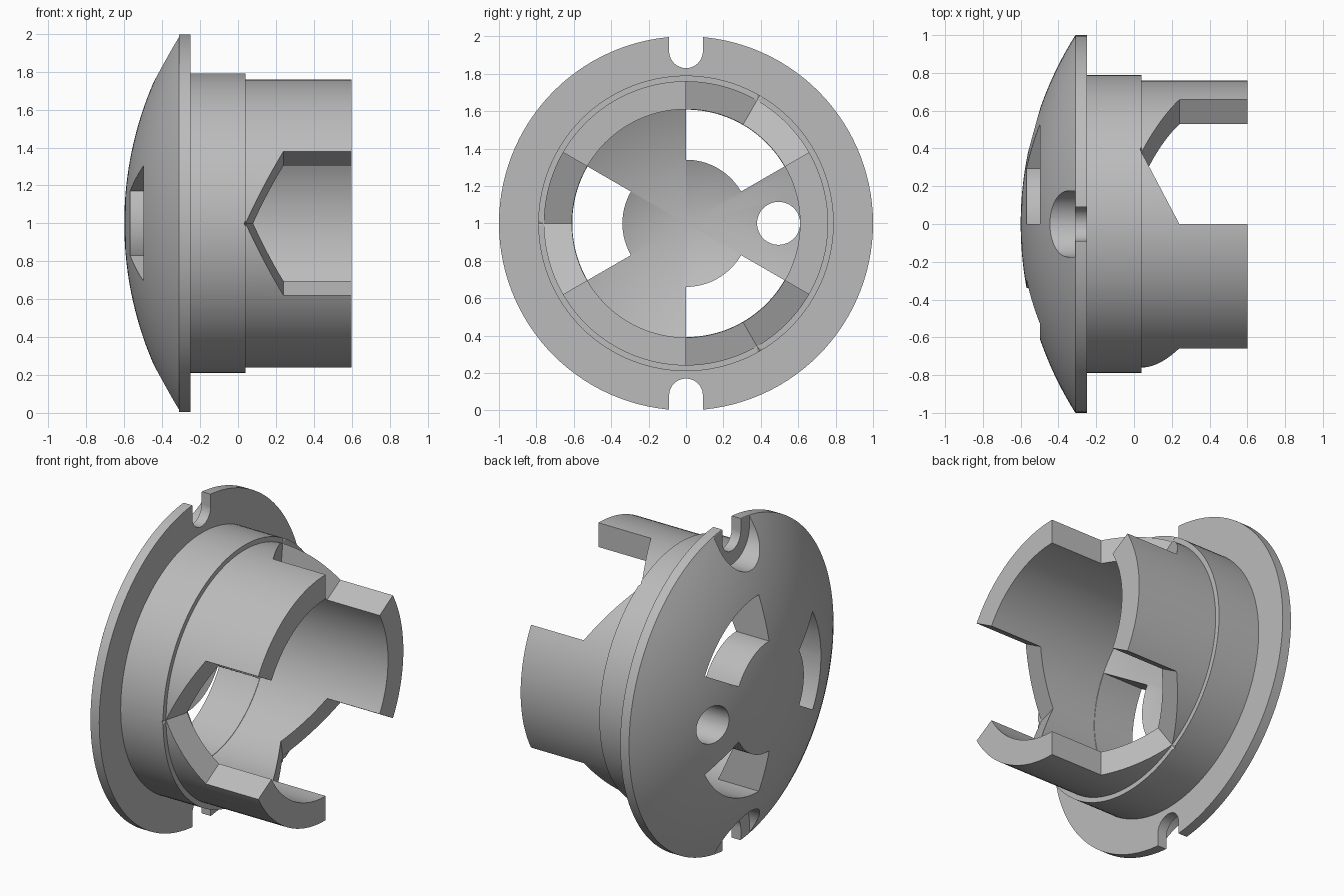
import bpy, bmesh, math
from mathutils import Matrix, Vector

if "Cube" in bpy.data.objects:
    bpy.data.objects.remove(bpy.data.objects["Cube"], do_unlink=True)

CENTRE = Vector((0, 0, 1))
BORE, TUBE, COLLAR = 0.61, 0.76, 0.79

grey = bpy.data.materials.new("light grey")
grey.use_nodes = True
grey.diffuse_color = (0.5, 0.5, 0.5, 1)
grey.node_tree.nodes["Principled BSDF"].inputs["Base Color"].default_value = (0.5, 0.5, 0.5, 1)


def finish(bm, name):
    bmesh.ops.recalc_face_normals(bm, faces=bm.faces)
    mesh = bpy.data.meshes.new(name)
    bm.to_mesh(mesh)
    bm.free()
    mesh.materials.append(grey)
    obj = bpy.data.objects.new(name, mesh)
    obj.location = CENTRE
    bpy.context.collection.objects.link(obj)
    return obj


def polar(r, degrees):
    a = math.radians(degrees)
    return r * math.cos(a), r * math.sin(a)


def revolve(profile, name, steps=120):
    """Spin an (x, radius) profile about the x axis."""
    bm = bmesh.new()
    verts = [bm.verts.new((x, r, 0)) for x, r in profile]
    edges = [bm.edges.new(pair) for pair in zip(verts, verts[1:])]
    bmesh.ops.spin(bm, geom=verts + edges, cent=(0, 0, 0), axis=(1, 0, 0),
                   angle=math.tau, steps=steps, use_duplicate=False)
    bmesh.ops.remove_doubles(bm, verts=bm.verts, dist=1e-5)
    bmesh.ops.dissolve_degenerate(bm, edges=bm.edges, dist=1e-6)
    return finish(bm, name)


def prism(outline, x0, x1, name):
    """Extrude a (y, z) outline along x."""
    bm = bmesh.new()
    face = bm.faces.new([bm.verts.new((x0, y, z)) for y, z in outline])
    new = bmesh.ops.extrude_face_region(bm, geom=[face])["geom"]
    moved = [v for v in new if isinstance(v, bmesh.types.BMVert)]
    bmesh.ops.translate(bm, verts=moved, vec=(x1 - x0, 0, 0))
    return finish(bm, name)


def round_slot(r, side):
    """Slot outline, round at its inner end and open past the rim."""
    arc = [polar(r, 180 + 180 * i / 32) for i in range(33)]
    pts = [(y, 0.92 + z) for y, z in arc] + [(r, 1.2), (-r, 1.2)]
    return [(y * side, z * side) for y, z in pts]


def leg_gap(angle):
    """Wedge with a pointed root, tapering to the axis."""
    bm = bmesh.new()
    reach, root = 1.0, 0.24
    for x in (root, 1.0):
        for y, z in ((0, 0), polar(reach, -30), polar(reach, 30)):
            bm.verts.new((x, y, z))
    for x in (root - 0.2 * reach / TUBE, 1.0):
        bm.verts.new((x, reach, 0))
    bmesh.ops.convex_hull(bm, input=bm.verts)
    bmesh.ops.rotate(bm, verts=bm.verts, cent=(0, 0, 0),
                     matrix=Matrix.Rotation(math.radians(angle), 3, "X"))
    return finish(bm, "leg_gap_cutter")


# Domed cap, flange, collar and tube as one turned solid
dome_r = (1 + 0.29 ** 2) / (2 * 0.29)
dome = [(-0.6 + dome_r - math.sqrt(dome_r ** 2 - (i / 24) ** 2), i / 24) for i in range(25)]
body = revolve(dome + [(-0.25, 1), (-0.25, COLLAR), (0.04, COLLAR), (0.04, TUBE),
                       (0.6, TUBE), (0.6, BORE), (-0.22, BORE), (-0.5, 0)], "domed_socket")

# Three gaps between the legs, each with a sector window below it
cutters = []
for mid in (60, 180, 300):
    cutters.append(leg_gap(mid))
    angles = [mid - 30 + 2.5 * i for i in range(25)]
    outline = [polar(BORE - 0.002, a) for a in angles] + [polar(0.34, a) for a in reversed(angles)]
    cutters.append(prism(outline, -0.8, -0.1, "window_cutter"))

# Screw notches with wider recesses on the domed side
for side in (1, -1):
    cutters.append(prism(round_slot(0.09, side), -0.8, -0.2, "notch_cutter"))
    cutters.append(prism(round_slot(0.175, side), -0.8, -0.312, "recess_cutter"))

# Round cable hole
hole = [(0.495 + y, z) for y, z in (polar(0.115, 7.5 * i) for i in range(48))]
cutters.append(prism(hole, -0.8, -0.1, "hole_cutter"))

bpy.context.view_layer.objects.active = body
for cutter in cutters:
    cutter.hide_render = True
    mod = body.modifiers.new("cut", "BOOLEAN")
    mod.operation, mod.solver, mod.object = "DIFFERENCE", "EXACT", cutter
    bpy.ops.object.modifier_apply(modifier=mod.name)
    bpy.data.objects.remove(cutter, do_unlink=True)

bpy.ops.object.select_all(action="DESELECT")
body.select_set(True)
bpy.ops.object.shade_smooth_by_angle(angle=math.radians(22))
